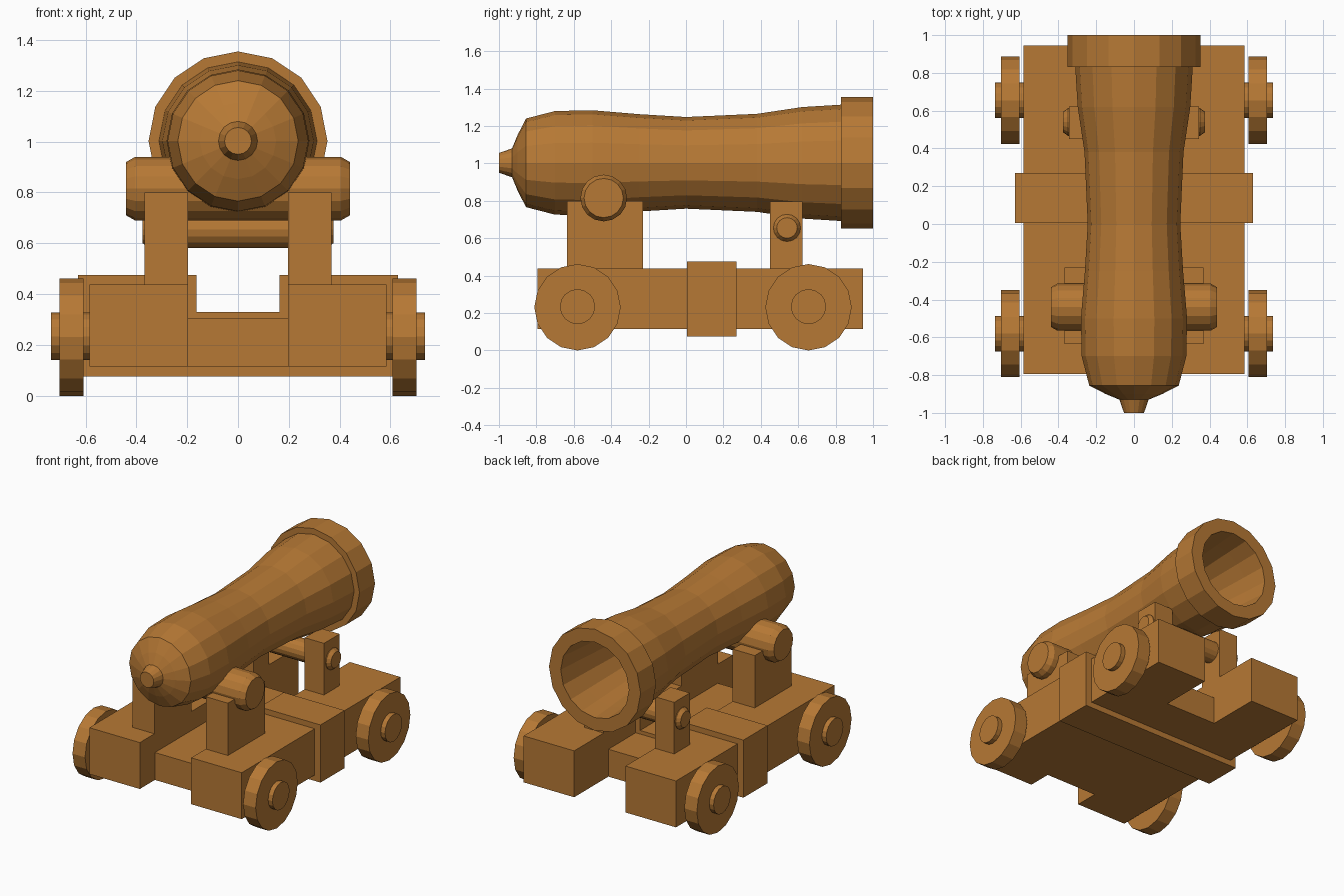
import bpy, bmesh
from math import cos, sin, pi

if "Cube" in bpy.data.objects:
    bpy.data.objects.remove(bpy.data.objects["Cube"])

mat = bpy.data.materials.new("bronze_wood")
mat.diffuse_color = (0.47, 0.19, 0.035, 1)
mat.use_nodes = True
mat.node_tree.nodes["Principled BSDF"].inputs["Base Color"].default_value = mat.diffuse_color


def finish(name, bm, loc=(0, 0, 0)):
    bmesh.ops.recalc_face_normals(bm, faces=bm.faces)
    me = bpy.data.meshes.new(name)
    bm.to_mesh(me)
    bm.free()
    me.materials.append(mat)
    ob = bpy.data.objects.new(name, me)
    ob.location = loc
    bpy.context.collection.objects.link(ob)
    return ob


def lathe(name, profile, axis, loc, sides=16):
    """Revolve (position, radius) pairs around the x or y axis, capping both ends."""
    bm = bmesh.new()
    rings = []
    for p, r in profile:
        ring = []
        for i in range(sides):
            a = 2 * pi * i / sides
            u, v = r * cos(a), r * sin(a)
            ring.append(bm.verts.new((p, u, v) if axis == "x" else (u, p, v)))
        rings.append(ring)
    for a, b in zip(rings, rings[1:]):
        for i in range(sides):
            j = (i + 1) % sides
            bm.faces.new((a[i], a[j], b[j], b[i]))
    bm.faces.new(rings[0])
    bm.faces.new(rings[-1])
    return finish(name, bm, loc)


def prism(name, outline, y0, y1):
    """Extrude an (x, z) outline along y."""
    bm = bmesh.new()
    face = bm.faces.new([bm.verts.new((x, y0, z)) for x, z in outline])
    ext = bmesh.ops.extrude_face_region(bm, geom=[face])
    verts = [v for v in ext["geom"] if isinstance(v, bmesh.types.BMVert)]
    bmesh.ops.translate(bm, verts=verts, vec=(0, y1 - y0, 0))
    return finish(name, bm)


def block(name, x0, x1, y0, y1, z0, z1):
    return prism(name, [(x0, z0), (x1, z0), (x1, z1), (x0, z1)], y0, y1)


# Barrel: knob, rounded breech, waisted tube, muzzle ring and hollow bore
lathe("barrel", [
    (-1.0, 0.053), (-0.93, 0.077), (-0.9, 0.15), (-0.855, 0.237), (-0.7, 0.277),
    (-0.5, 0.281), (-0.25, 0.26), (0.0, 0.245), (0.38, 0.262), (0.62, 0.298),
    (0.83, 0.311), (0.83, 0.352), (1.0, 0.352), (1.0, 0.262), (0.83, 0.25),
    (0.4, 0.215), (0.0, 0.2)], "y", (0, 0, 1.003))

# Trunnion and elevation rod, with bevelled ends
lathe("trunnion", [(-0.44, 0.105), (-0.405, 0.125), (0.405, 0.125), (0.44, 0.105)],
      "x", (0, -0.44, 0.815))
lathe("elevation_rod", [(-0.375, 0.055), (-0.35, 0.073), (0.35, 0.073), (0.375, 0.055)],
      "x", (0, 0.54, 0.655))

# Carriage bed between the side beams
block("carriage_bed", -0.197, 0.197, -0.63, 0.57, 0.115, 0.305)

# Notched band wrapped around the carriage
half = [(0.63, 0.075), (0.63, 0.475), (0.163, 0.475), (0.163, 0.33)]
prism("carriage_band", half + [(-x, z) for x, z in reversed(half)], 0.005, 0.27)

# Mirrored beams, posts, wheels and hubs
for side, s in (("right", 1), ("left", -1)):
    block(f"side_beam_{side}", s * 0.197, s * 0.585, -0.795, 0.945, 0.115, 0.437)
    block(f"trunnion_post_{side}", s * 0.197, s * 0.367, -0.635, -0.23, 0.43, 0.8)
    block(f"rod_post_{side}", s * 0.197, s * 0.345, 0.45, 0.622, 0.43, 0.795)
    for end, y in (("front", -0.58), ("back", 0.655)):
        lathe(f"wheel_{end}_{side}", [(s * 0.607, 0.231), (s * 0.703, 0.231)],
              "x", (0, y, 0.231))
        lathe(f"hub_{end}_{side}", [(s * 0.575, 0.094), (s * 0.736, 0.094)],
              "x", (0, y, 0.234))
